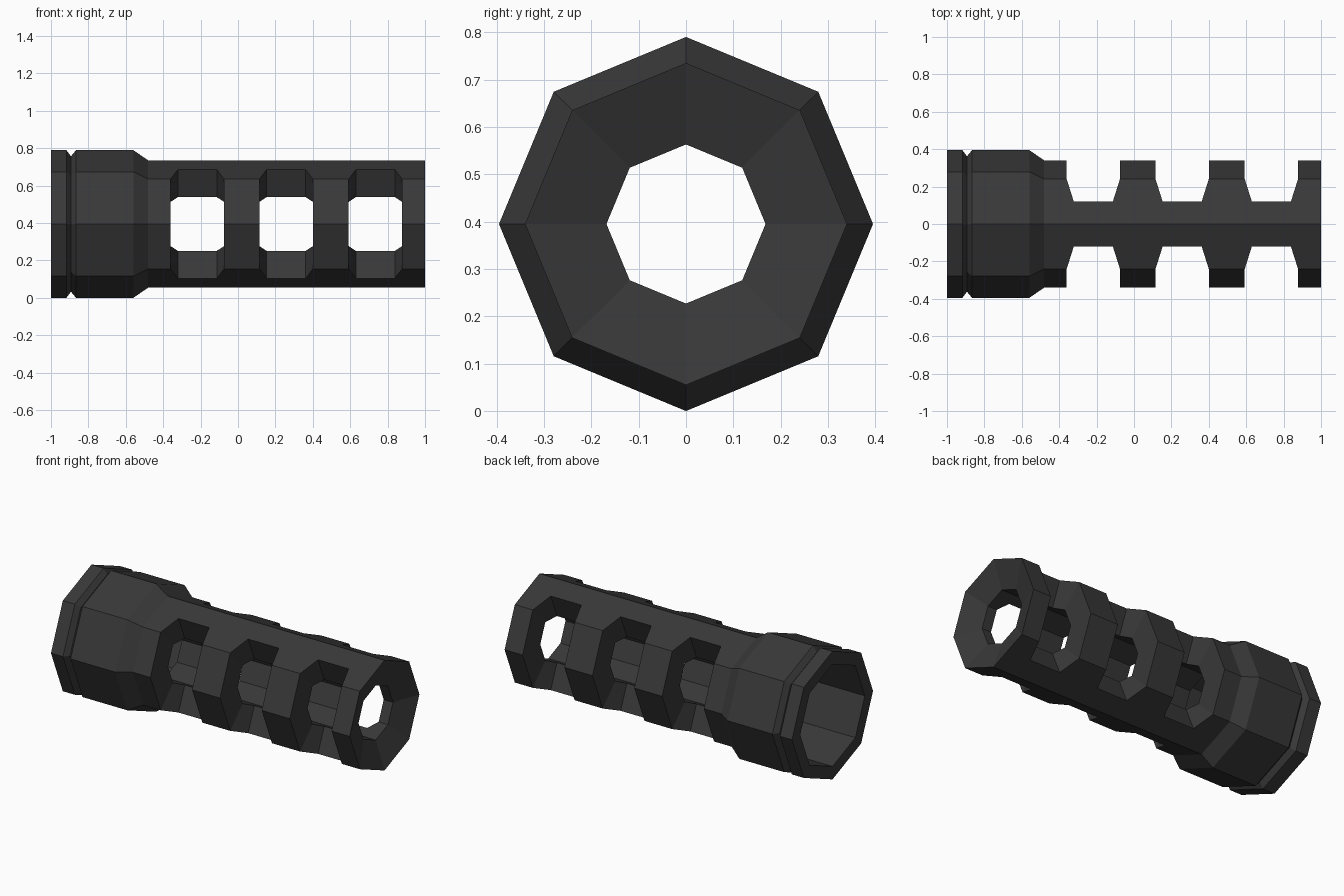
import bpy, bmesh
from math import sin, cos, pi

if "Cube" in bpy.data.objects:
    bpy.data.objects.remove(bpy.data.objects["Cube"])

N = 16                     # 8 corners plus facet midpoints
CZ = 0.395                 # height of the bore axis
BODY, BORE, SOCKET = 0.34, 0.168, 0.315

# Stations along the axis: (outer x, outer radius, inner x, inner radius)
stations = [(-1, .395, -1, SOCKET), (-.918, .395, -.918, SOCKET),
            (-.893, .362, -.893, SOCKET), (-.866, .395, -.866, SOCKET),
            (-.56, .395, -.5, SOCKET), (-.48, BODY, -.5, BORE)]
port_starts = []
for x in (-.36, .115, .592):
    port_starts.append(len(stations))
    for dx in (0, .038, .247, .285):
        stations.append((x + dx, BODY, x + dx, BORE))
stations.append((1, BODY, .94, BORE))   # concave crown at the muzzle


def point(x, r, k):
    a = 2 * pi * k / N
    if k % 2:
        r *= cos(pi / 8)
    return (x, -r * cos(a), CZ + r * sin(a))


def cell(i, k):
    """Skin polygons kept in one grid cell, leaving the side ports open."""
    a, b, c, d = (i, k), (i + 1, k), (i + 1, (k + 1) % N), (i, (k + 1) % N)
    for s in port_starts:
        if s <= i < s + 3:
            rel = (k + 4) % 8 - 4          # offset from the nearest side centre
            if -2 <= rel < 2:
                return []
            if rel == 2:                   # upper chamfered corners
                return {0: [(a, c, d)], 1: [], 2: [(b, c, d)]}[i - s]
            if rel == -3:                  # lower chamfered corners
                return {0: [(a, b, d)], 1: [], 2: [(a, b, c)]}[i - s]
    return [(a, b, c, d)]


polys = [p for i in range(len(stations) - 1) for k in range(N) for p in cell(i, k)]

bm = bmesh.new()
outer, inner = {}, {}
for key in sorted({v for p in polys for v in p}):
    xo, ro, xi, ri = stations[key[0]]
    outer[key] = bm.verts.new(point(xo, ro, key[1]))
    inner[key] = bm.verts.new(point(xi, ri, key[1]))

# Outer skin and bore
edges = set()
for p in polys:
    bm.faces.new([outer[v] for v in p])
    bm.faces.new([inner[v] for v in reversed(p)])
    edges.update((p[j], p[(j + 1) % len(p)]) for j in range(len(p)))

# Radial port walls and end rings join the open borders
for a, b in edges:
    if (b, a) not in edges:
        bm.faces.new([outer[b], outer[a], inner[a], inner[b]])

bmesh.ops.recalc_face_normals(bm, faces=bm.faces)
mesh = bpy.data.meshes.new("muzzle_brake")
bm.to_mesh(mesh)
bm.free()
obj = bpy.data.objects.new("muzzle_brake", mesh)
bpy.context.collection.objects.link(obj)

# Dark metal
mat = bpy.data.materials.new("dark_metal")
mat.diffuse_color = (.04, .04, .04, 1)
mat.use_nodes = True
mat.node_tree.nodes["Principled BSDF"].inputs["Base Color"].default_value = mat.diffuse_color
mesh.materials.append(mat)
